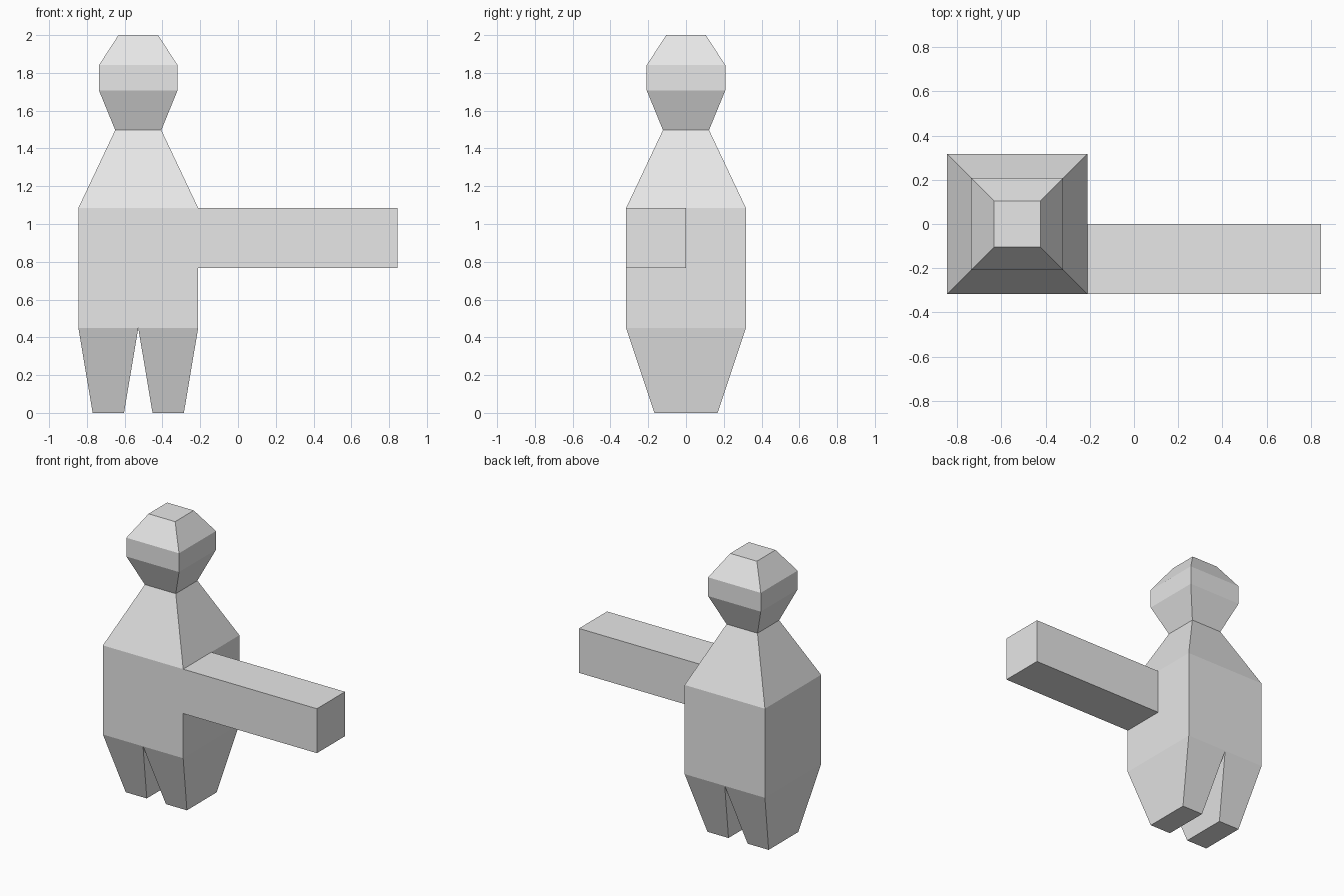
import bpy, bmesh

if "Cube" in bpy.data.objects:
    bpy.data.objects.remove(bpy.data.objects["Cube"])

grey = bpy.data.materials.new("plain grey")
grey.diffuse_color = (0.8, 0.8, 0.8, 1)
grey.use_nodes = True
grey.node_tree.nodes["Principled BSDF"].inputs["Base Color"].default_value = grey.diffuse_color

CX = -0.528   # body axis
HIP, SHOULDER, HALF = 0.449, 1.085, 0.317


def loft(name, rings, cap_start=False, cap_end=False):
    """Skin a list of four-point rings with flat quads."""
    bm = bmesh.new()
    loops = [[bm.verts.new(p) for p in ring] for ring in rings]
    for a, b in zip(loops, loops[1:]):
        for i in range(4):
            j = (i + 1) % 4
            bm.faces.new((a[i], a[j], b[j], b[i]))
    if cap_start:
        bm.faces.new(loops[0][::-1])
    if cap_end:
        bm.faces.new(loops[-1])
    mesh = bpy.data.meshes.new(name)
    bm.to_mesh(mesh)
    bm.free()
    mesh.materials.append(grey)
    obj = bpy.data.objects.new(name, mesh)
    bpy.context.collection.objects.link(obj)
    return obj


def level(x0, x1, y, z):
    """Horizontal rectangle, counter-clockwise from above."""
    return [(x0, -y, z), (x1, -y, z), (x1, y, z), (x0, y, z)]


def square(h, z):
    return level(CX - h, CX + h, h, z)


# Torso tapering to the neck
loft("torso", [square(HALF, HIP), square(HALF, SHOULDER), square(0.122, 1.497)])

# Faceted head
loft("head", [square(0.122, 1.497), square(0.208, 1.707),
              square(0.208, 1.841), square(0.105, 2.0)], cap_end=True)

# Two tapered legs meeting at the crotch
for name, x in (("left_leg", CX - HALF / 2), ("right_leg", CX + HALF / 2)):
    loft(name, [level(x - 0.083, x + 0.083, 0.167, 0),
                level(x - HALF / 2, x + HALF / 2, HALF, HIP)], cap_start=True)

# Single straight arm from the front half of the side
z0 = SHOULDER - HALF
loft("arm", [[(x, -HALF, z0), (x, 0, z0), (x, 0, SHOULDER), (x, -HALF, SHOULDER)]
             for x in (CX + HALF, 0.845)], cap_end=True)
